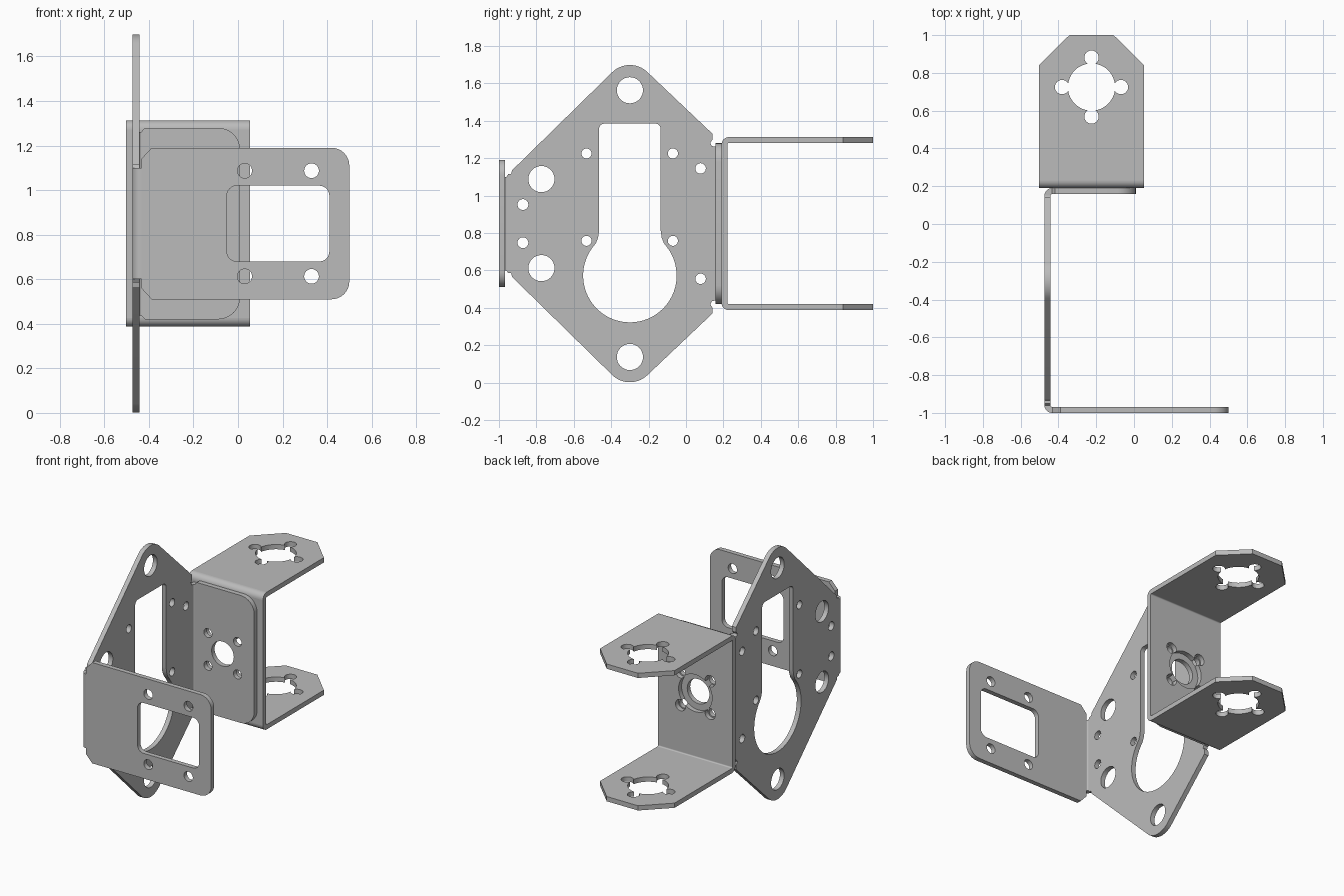
import bpy
import bmesh
from math import pi, cos, sin, atan2, sqrt
from mathutils import Vector

if "Cube" in bpy.data.objects:
    bpy.data.objects.remove(bpy.data.objects["Cube"])

grey = bpy.data.materials.new("sheet metal grey")
grey.use_nodes = True
grey.diffuse_color = (0.5, 0.5, 0.5, 1)
grey.node_tree.nodes["Principled BSDF"].inputs["Base Color"].default_value = (0.5, 0.5, 0.5, 1)

T = 0.032        # sheet thickness
R = 0.04         # outer bend radius
MID = 0.85       # height of the symmetry plane
XS = -0.474      # outer face of the side plate
XC = -0.225      # axis of the mounting holes

# Map (u, v, depth) of a flat profile into space
PLANES = {
    "xy": lambda u, v, w: (u, v, w),
    "xz": lambda u, v, w: (u, w, v),
    "yz": lambda u, v, w: (w, u, v),
}


def arc(cx, cy, r, a0, a1, n=8):
    """Points on an arc, angles in half turns."""
    return [(cx + r * cos(pi * (a0 + (a1 - a0) * i / n)),
             cy + r * sin(pi * (a0 + (a1 - a0) * i / n))) for i in range(n + 1)]


def circle(cx, cy, r, n=32):
    return arc(cx, cy, r, 0, 2, n)[:-1]


def mirror(points):
    """Close an upper half outline with its reflection below MID."""
    return points + [(u, 2 * MID - v) for u, v in reversed(points)]


def rounded_rect(u0, u1, v0, v1, r):
    return (arc(u1 - r, v1 - r, r, 0, 0.5) + arc(u0 + r, v1 - r, r, 0.5, 1)
            + arc(u0 + r, v0 + r, r, 1, 1.5) + arc(u1 - r, v0 + r, r, 1.5, 2))


def lobed_hole(cx, cy, turn, big=0.125, d=0.156, r=0.038):
    """Round hole merged with four small round lobes."""
    a = (d * d + big * big - r * r) / (2 * d)
    h = sqrt(big * big - a * a)
    alpha, beta = atan2(h, a) / pi, atan2(h, a - d) / pi
    points = []
    for k in range(4):
        t = turn + k / 2
        points += arc(cx + d * cos(pi * t), cy + d * sin(pi * t), r, t - beta, t + beta, 18)
        points += arc(cx, cy, big, t + alpha, t + 0.5 - alpha, 10)
    return points


def sheet(name, plane, w0, w1, outline, holes=()):
    """Flat profile with holes, given thickness between w0 and w1."""
    curve = bpy.data.curves.new(name, "CURVE")
    curve.dimensions = "2D"
    curve.fill_mode = "BOTH"
    curve.extrude = (w1 - w0) / 2
    for loop in [outline, *holes]:
        spline = curve.splines.new("POLY")
        spline.points.add(len(loop) - 1)
        for p, (u, v) in zip(spline.points, loop):
            p.co = (u, v, 0, 1)
        spline.use_cyclic_u = True
    temp = bpy.data.objects.new(name + " profile", curve)
    bpy.context.collection.objects.link(temp)
    graph = bpy.context.evaluated_depsgraph_get()
    mesh = bpy.data.meshes.new_from_object(temp.evaluated_get(graph))
    bpy.data.objects.remove(temp)

    bm = bmesh.new()
    bm.from_mesh(mesh)
    for v in bm.verts:
        v.co = Vector(PLANES[plane](v.co.x, v.co.y, v.co.z + (w0 + w1) / 2))
    bmesh.ops.remove_doubles(bm, verts=bm.verts, dist=1e-5)
    bmesh.ops.recalc_face_normals(bm, faces=bm.faces)
    bm.to_mesh(mesh)
    bm.free()
    mesh.materials.clear()
    mesh.materials.append(grey)
    obj = bpy.data.objects.new(name, mesh)
    bpy.context.collection.objects.link(obj)
    bpy.ops.object.select_all(action="DESELECT")
    obj.select_set(True)
    bpy.context.view_layer.objects.active = obj
    bpy.ops.object.shade_smooth_by_angle(angle=0.5)
    return obj


def bend(name, plane, w0, w1, cu, cv, a0):
    """Quarter-round strip joining two flat sheets."""
    sheet(name, plane, w0, w1,
          arc(cu, cv, R, a0, a0 + 0.5) + arc(cu, cv, R - T, a0 + 0.5, a0))


# Side plate: diamond outline with bend reliefs
half = [(0.15, 1.262), (0.138, 1.265), (0.13, 1.282), (0.142, 1.3), (0.142, 1.33)]
half += arc(-0.3, 1.563, 0.135, 0.25, 0.75, 14)
half += [(-0.93, 1.135), (-0.935, 1.115), (-0.95, 1.115), (-0.96, 1.1)]

# Keyhole opening: rounded slot running into a large circle
keyhole = arc(-0.165, 1.355, 0.03, 0, 0.5) + arc(-0.435, 1.355, 0.03, 0.5, 1)
keyhole += [(-0.465, 0.81), (-0.47, 0.775), (-0.482, 0.745)]
keyhole += arc(-0.3, 0.572, 0.25, 0.79, 2.21, 44)
keyhole += [(-0.118, 0.745), (-0.13, 0.775), (-0.135, 0.81)]

holes = [keyhole]
for y, z, r in [(-0.3, 1.563, 0.07), (-0.773, 1.088, 0.07), (-0.872, 0.952, 0.029),
                (0.078, 1.145, 0.028)]:
    holes += [circle(y, z, r), circle(y, 2 * MID - z, r)]
for y in (-0.532, -0.07):
    holes += [circle(y, 1.225, 0.027), circle(y, 0.758, 0.027)]
sheet("side_plate", "yz", XS, XS + T, mirror(half), holes)

# Front plate with rectangular window
half = arc(0.42, 1.11, 0.08, 0, 0.5) + [(-0.388, 1.19), (XS + R, 1.14), (XS + R, 1.1)]
holes = [rounded_rect(-0.05, 0.41, 0.68, 1.02, 0.045)]
holes += [circle(x, z, 0.033) for x in (0.03, 0.33) for z in (0.613, 1.087)]
sheet("front_plate", "xz", -1, -1 + T, mirror(half), holes)
bend("front_bend", "xy", 0.6, 1.1, XS + R, -1 + R, 1)

# Rear flange with its hole pattern
half = arc(-0.09, 1.18, 0.1, 0, 0.5) + [(-0.418, 1.28), (XS + R, 1.262)]
k = 0.156 * sqrt(0.5)
holes = [circle(XC, MID, 0.083)]
holes += [circle(XC + sx * k, MID + sz * k, 0.03) for sx in (-1, 1) for sz in (-1, 1)]
sheet("rear_flange", "xz", 0.19 - T, 0.19, mirror(half), holes)
bend("rear_bend", "xy", 2 * MID - 1.262, 1.262, XS + R, 0.19 - R, 0.5)

# U bracket: web, two arms and their bends
X0, X1, Y0, Y1 = -0.503, 0.053, 0.19, 1.0
TOP, BOTTOM = 1.313, 0.387
sheet("bracket_web", "xz", Y0, Y0 + T,
      [(X0, BOTTOM + R), (X1, BOTTOM + R), (X1, TOP - R), (X0, TOP - R)],
      [lobed_hole(XC, MID, 0.25)])
arm = [(X0, Y0 + R), (X1, Y0 + R), (X1, 0.84), (-0.108, Y1), (-0.342, Y1), (X0, 0.84)]
for name, z in [("upper", TOP - T), ("lower", BOTTOM)]:
    sheet(name + "_arm", "xy", z, z + T, arm, [lobed_hole(XC, 0.725, 0)])
bend("upper_arm_bend", "yz", X0, X1, Y0 + R, TOP - R, 0.5)
bend("lower_arm_bend", "yz", X0, X1, Y0 + R, BOTTOM + R, 1)
